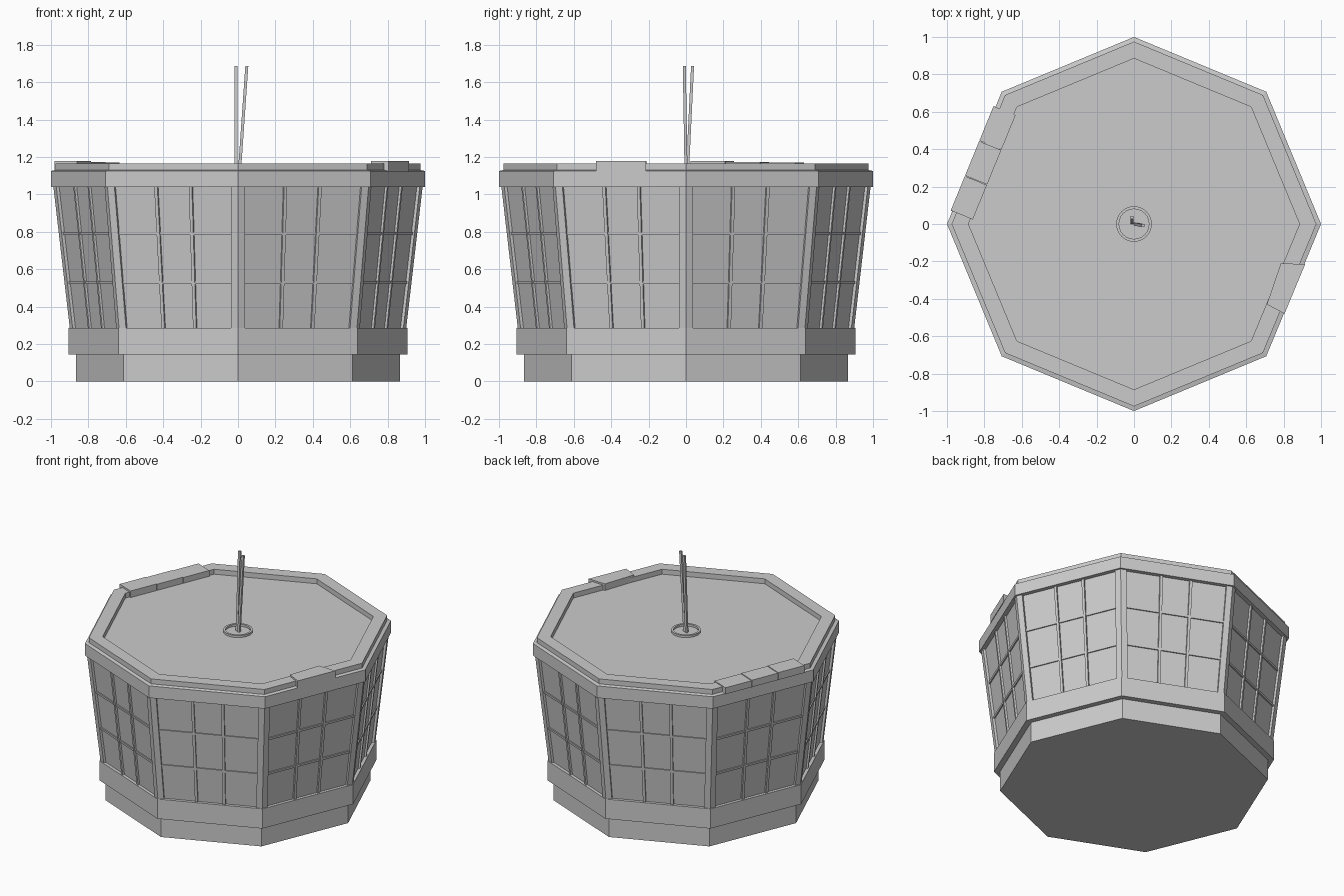
import bpy, bmesh
from math import cos, sin, pi
from mathutils import Vector

if "Cube" in bpy.data.objects:
    bpy.data.objects.remove(bpy.data.objects["Cube"])

C8 = cos(pi / 8)
Z0, Z1 = 0.28, 1.05          # glazed wall bottom and top


def make(name, verts, faces):
    me = bpy.data.meshes.new(name)
    me.from_pydata([tuple(v) for v in verts], [], faces)
    bm = bmesh.new()
    bm.from_mesh(me)
    bmesh.ops.recalc_face_normals(bm, faces=bm.faces)
    bm.to_mesh(me)
    bm.free()
    ob = bpy.data.objects.new(name, me)
    bpy.context.collection.objects.link(ob)
    return ob


def lathe(name, profile, sides, closed=False):
    """Spin (radius, z) points; cap both ends unless the profile is closed."""
    n = len(profile)
    verts = [(r * cos(2 * pi * k / sides), r * sin(2 * pi * k / sides), z)
             for r, z in profile for k in range(sides)]
    faces = []
    for i in range(n if closed else n - 1):
        a, b = i * sides, (i + 1) % n * sides
        for k in range(sides):
            m = (k + 1) % sides
            faces.append((a + k, a + m, b + m, b + k))
    if not closed:
        faces += [tuple(range(sides)), tuple(range((n - 1) * sides, n * sides))]
    return make(name, verts, faces)


def loft(name, low, high):
    """Solid between two matching outlines."""
    n = len(low)
    faces = [tuple(range(n)), tuple(range(n, 2 * n))]
    faces += [(i, (i + 1) % n, n + (i + 1) % n, n + i) for i in range(n)]
    return make(name, list(low) + list(high), faces)


def radius(z):
    return 0.90 + (z - 0.29) / 0.75 * 0.087


def on_face(k, u, z, depth):
    """Point on wall k: u along the wall, depth inward from the post surface."""
    a = pi / 8 + k * pi / 4
    d = radius(z) * C8 - depth
    return Vector((d * cos(a) - u * sin(a), d * sin(a) + u * cos(a), z))


# Plinth, lower band, rim and recessed top in one stepped outline
lathe("plinth", [(0.865, 0), (0.865, 0.16)], 8)
lathe("lower_band", [(0.905, 0.145), (0.905, 0.285)], 8)
lathe("wall_panes", [(radius(Z0) - 0.018, Z0), (radius(Z1) - 0.018, Z1)], 8)
lathe("top_rim", [(1.0, 1.04), (1.0, 1.125), (0.975, 1.13), (0.975, 1.165),
                  (0.885, 1.165), (0.885, 1.13)], 8)

# Corner posts and window bars on each wall
for k in range(8):
    def post(z):
        h = radius(z) * sin(pi / 8)
        a = (k + 1) * pi / 4
        corner = Vector((radius(z) * cos(a), radius(z) * sin(a), z))
        inner = Vector(((radius(z) - 0.06) * cos(a), (radius(z) - 0.06) * sin(a), z))
        return [on_face(k, h - 0.04, z, 0), corner, on_face(k + 1, 0.04 - h, z, 0),
                on_face(k + 1, 0.04 - h, z, 0.04), inner, on_face(k, h - 0.04, z, 0.04)]
    loft(f"corner_post_{k}", post(Z0), post(Z1))

    for s in (-1, 1):
        def upright(z):
            u = s * 0.265 * radius(z) * sin(pi / 8)
            return [on_face(k, u + e * 0.009, z, d)
                    for e, d in ((-1, 0.004), (1, 0.004), (1, 0.03), (-1, 0.03))]
        loft(f"upright_bar_{k}_{s}", upright(Z0), upright(Z1))

    for zc in (0.53, 0.79):
        def crossbar(z):
            h = radius(z) * sin(pi / 8) - 0.035
            return [on_face(k, e * h, z, d)
                    for e, d in ((-1, 0.009), (1, 0.009), (1, 0.03), (-1, 0.03))]
        loft(f"cross_bar_{k}_{zc}", crossbar(zc - 0.008), crossbar(zc + 0.008))


# Loose blocks lying on the rim
def block(name, pts, z0, z1):
    loft(name, [(x, y, z0) for x, y in pts], [(x, y, z1) for x, y in pts])


for i in range(3):
    t = Vector((0.0767, 0.187))
    p, q = Vector((-0.98, 0.072)) + t * i, Vector((-0.862, 0.024)) + t * i
    block(f"rim_block_{i}", [p, q, q + t * 0.985, p + t * 0.985], 1.125, 1.177 - 0.003 * i)
block("odd_rim_block", [(0.785, -0.21), (0.915, -0.215), (0.805, -0.48), (0.71, -0.43)],
      1.12, 1.177)

# Centre ring
lathe("centre_ring", [(0.095, 1.125), (0.095, 1.145), (0.08, 1.145), (0.08, 1.125)],
      24, closed=True)


# Two thin sticks
def stick(name, a, b, w=0.008):
    sq = ((-w, -w), (w, -w), (w, w), (-w, w))
    loft(name, [(a[0] + x, a[1] + y, a[2]) for x, y in sq],
         [(b[0] + x, b[1] + y, b[2]) for x, y in sq])


stick("stick_a", (-0.011, 0.008, 1.125), (-0.011, 0.035, 1.685))
stick("stick_b", (0.008, 0.0, 1.125), (0.047, -0.009, 1.685))
